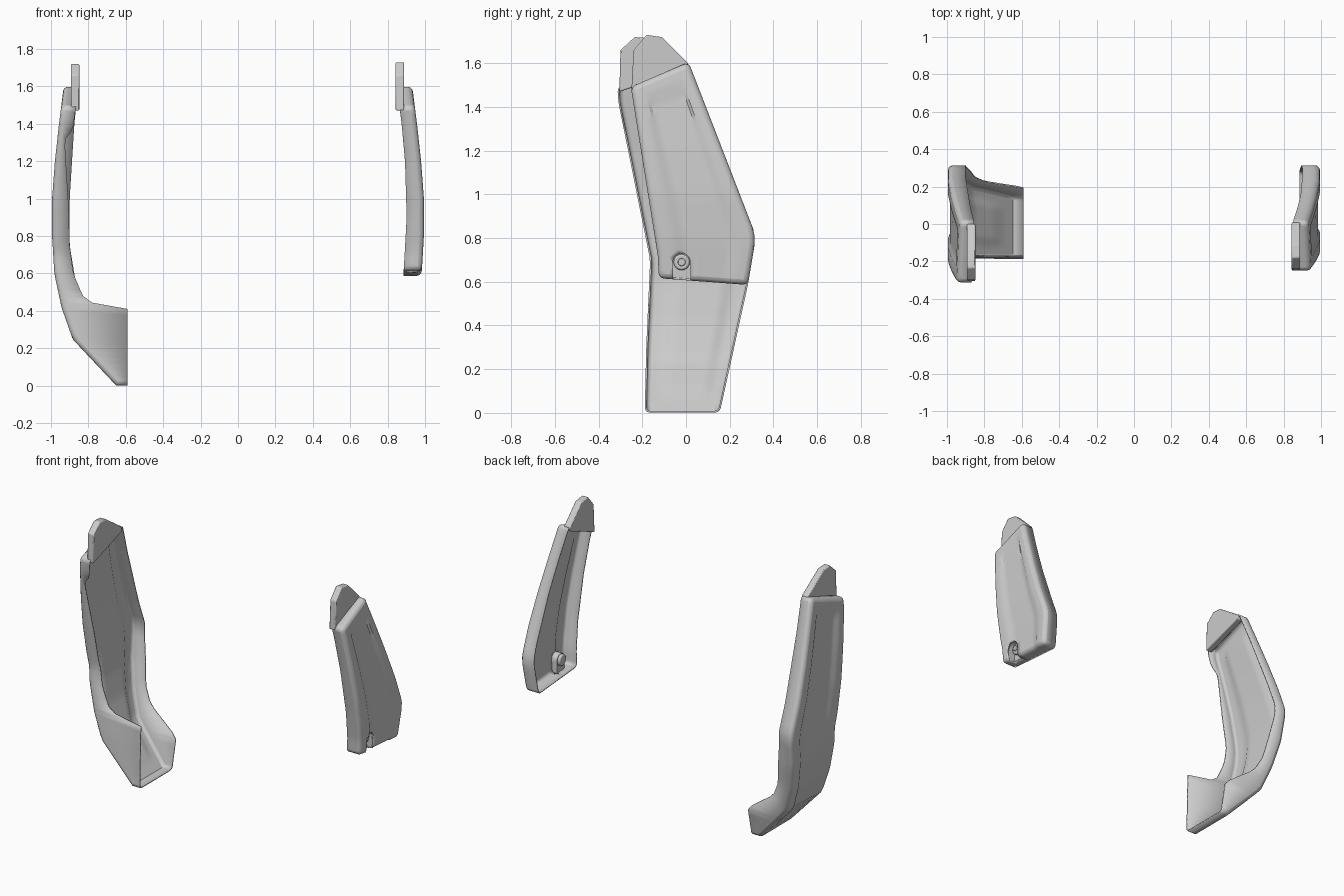
import bpy, bmesh, math

if "Cube" in bpy.data.objects:
    bpy.data.objects.remove(bpy.data.objects["Cube"])

def interp(keys, z):
    if z <= keys[0][0]:
        return keys[0][1]
    for (a, va), (b, vb) in zip(keys, keys[1:]):
        if z <= b:
            return va + (vb - va) * (z - a) / (b - a)
    return keys[-1][1]

def finish(bm, name, angle=35):
    bmesh.ops.recalc_face_normals(bm, faces=bm.faces)
    me = bpy.data.meshes.new(name)
    bm.to_mesh(me)
    bm.free()
    ob = bpy.data.objects.new(name, me)
    bpy.context.collection.objects.link(ob)
    bpy.ops.object.select_all(action='DESELECT')
    ob.select_set(True)
    bpy.context.view_layer.objects.active = ob
    bpy.ops.object.shade_smooth_by_angle(angle=math.radians(angle))
    return ob

def prism(name, pts, x0, x1, open_end=False, bevel=0):
    """Extrude a (y, z) outline along x; open_end drops the x1 face and the first side."""
    bm = bmesh.new()
    a = [bm.verts.new((x0, y, z)) for y, z in pts]
    b = [bm.verts.new((x1, y, z)) for y, z in pts]
    n = len(pts)
    bm.faces.new(a)
    if not open_end:
        bm.faces.new(b)
    for i in range(1 if open_end else 0, n):
        j = (i + 1) % n
        bm.faces.new((a[i], a[j], b[j], b[i]))
    ob = finish(bm, name)
    if bevel:
        m = ob.modifiers.new("bevel", 'BEVEL')
        m.width, m.segments = bevel, 2
    return ob

def circle(y, z, r, n=20):
    return [(y + r * math.cos(2 * math.pi * i / n), z + r * math.sin(2 * math.pi * i / n))
            for i in range(n)]

# Outer face distance from the middle, by height
OUTER = [(0, .645), (.09, .73), (.25, .88), (.42, .94), (.6, .978), (.8, .99),
         (1.0, .99), (1.2, .975), (1.4, .953), (1.6, .928)]
BACK_Y = [(0, .15), (.59, .28), (.77, .31), (.83, .308), (1.6, .01)]
COLS = [0, .11, .21, .25, .34, .43, .52, .61, .70, .78, .82, .90, 1]

def shell(name, side, rows, zf, zb, front_y, front_edge, back_edge, panel):
    """Lofted cover: outer face with a sunk panel, front and back walls, end caps."""
    bm = bmesh.new()
    grid = []
    for r in range(rows + 1):
        t = r / rows
        z0, z1 = zf[0] + (zf[1] - zf[0]) * t, zb[0] + (zb[1] - zb[0]) * t
        y0, y1 = interp(front_y, z0), interp(BACK_Y, z1)
        line = [bm.verts.new((side * interp(front_edge, z0), y0, z0))]
        for u in COLS:
            z = z0 + (z1 - z0) * u
            sunk = .009 if .24 < u < .79 and panel[0] <= t <= panel[1] else 0
            line.append(bm.verts.new((side * (interp(OUTER, z) - sunk), y0 + (y1 - y0) * u, z)))
        line.append(bm.verts.new((side * interp(back_edge, z1), y1, z1)))
        grid.append(line)
    for a, b in zip(grid, grid[1:]):
        for i in range(len(a) - 1):
            bm.faces.new((a[i], a[i + 1], b[i + 1], b[i]))
    for line in (grid[0], grid[-1]):
        face, p, q = line[1:-1], line[0], line[-1]
        cap = [p] + [bm.verts.new((p.co.x + (q.co.x - p.co.x) * u, v.co.y, v.co.z))
                     for u, v in list(zip(COLS, face))[1:-1]] + [q]
        for i in range(len(face) - 1):
            bm.faces.new((face[i], face[i + 1], cap[i + 1], cap[i]))
    ob = finish(bm, name)
    m = ob.modifiers.new("round_corners", 'BEVEL')
    m.width, m.segments, m.limit_method, m.angle_limit = .02, 3, 'ANGLE', math.radians(50)
    m = ob.modifiers.new("thickness", 'SOLIDIFY')
    m.thickness, m.offset = .008, 0
    return ob

# Left cover, long with the foot turning inward
shell("left_cover", -1, 44, (.005, 1.49), (.005, 1.6),
      [(0, -.185), (.3, -.178), (.7, -.16), (1.42, -.305), (1.49, -.31)],
      [(0, .59), (.41, .59), (.43, .76), (.48, .83), (.6, .88), (.75, .9), (.95, .905),
       (1.28, .925), (1.34, .92), (1.36, .885), (1.5, .865)],
      [(0, .59), (.2, .59), (.35, .8), (.45, .85), (.75, .9), (1.0, .9), (1.4, .875), (1.6, .855)],
      (.06, .94))

# Right cover, short
edge = [(.6, .885), (.9, .902), (1.2, .893), (1.4, .875), (1.6, .85)]
right = shell("right_cover", 1, 27, (.62, 1.49), (.59, 1.6),
              [(.62, -.12), (.72, -.125), (1.5, -.25)], edge, edge, (-1, .91))

# Top tabs
prism("left_tab", [(-.305, 1.47), (-.3, 1.66), (-.235, 1.72), (-.17, 1.715), (-.0, 1.6), (-.0, 1.57)],
      -.893, -.848, bevel=.006)
prism("right_tab", [(-.25, 1.47), (-.24, 1.66), (-.18, 1.73), (-.11, 1.72), (.01, 1.6), (0, 1.57)],
      .843, .888, bevel=.006)

# Screw pocket cut through the right cover
def u_shape(r, bottom, n=14):
    return [(-.02 - r, bottom), (-.02 + r, bottom)] + [
        (-.02 + r * math.cos(math.pi * i / n), .69 + r * math.sin(math.pi * i / n))
        for i in range(n + 1)]

cutter = prism("pocket_cutter", u_shape(.04, .55), .935, 1.05)
cutter.hide_render = True
m = right.modifiers.new("pocket", 'BOOLEAN')
m.operation, m.object = 'DIFFERENCE', cutter
bpy.context.view_layer.objects.active = right
for name in [m.name for m in right.modifiers]:
    bpy.ops.object.modifier_apply(modifier=name)
bpy.data.objects.remove(cutter)

prism("screw_pocket", u_shape(.041, .613), .932, .976, open_end=True)
prism("screw_washer", circle(-.02, .69, .037), .915, .955, bevel=.008)
prism("screw_head", circle(-.02, .69, .018), .95, .966, bevel=.004)
